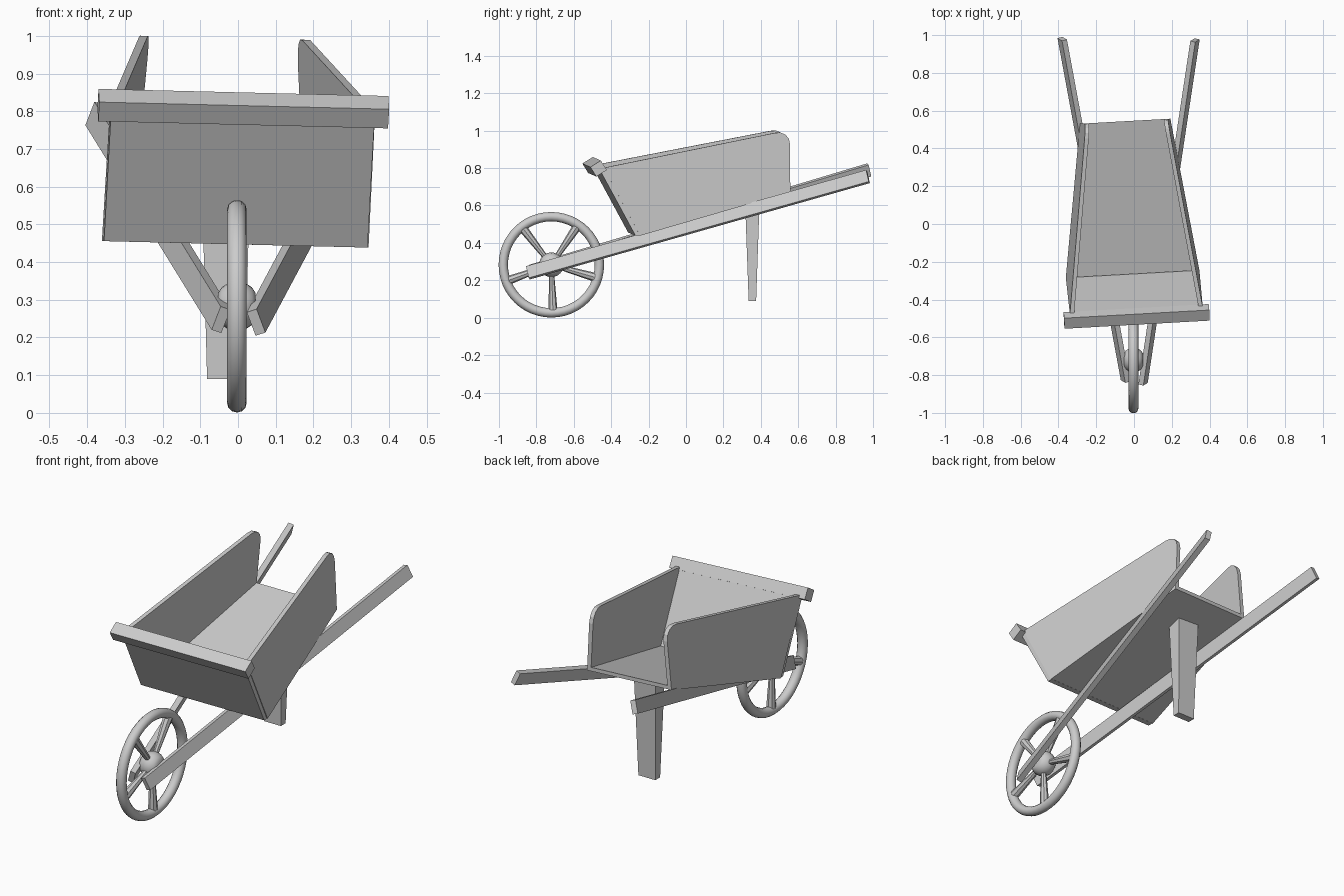
import bpy, bmesh, math
from mathutils import Matrix, Vector

cube = bpy.data.objects.get("Cube")
if cube:
    bpy.data.objects.remove(cube, do_unlink=True)

grey = bpy.data.materials.new("plain_grey")
grey.use_nodes = True
colour = (0.6, 0.6, 0.6, 1)
grey.diffuse_color = colour
grey.node_tree.nodes["Principled BSDF"].inputs["Base Color"].default_value = colour


def finish(name, bm, smooth=False):
    bmesh.ops.recalc_face_normals(bm, faces=bm.faces)
    mesh = bpy.data.meshes.new(name)
    bm.to_mesh(mesh)
    bm.free()
    mesh.materials.append(grey)
    obj = bpy.data.objects.new(name, mesh)
    bpy.context.collection.objects.link(obj)
    if smooth:
        bpy.ops.object.select_all(action='DESELECT')
        bpy.context.view_layer.objects.active = obj
        obj.select_set(True)
        bpy.ops.object.shade_smooth_by_angle(angle=math.radians(35))
    return obj


def loft(name, ring_a, ring_b, matrix=Matrix()):
    """Closed solid between two matching outlines."""
    bm = bmesh.new()
    a = [bm.verts.new(matrix @ Vector(p)) for p in ring_a]
    b = [bm.verts.new(matrix @ Vector(p)) for p in ring_b]
    bm.faces.new(a)
    bm.faces.new(b)
    for i in range(len(a)):
        j = (i + 1) % len(a)
        bm.faces.new((a[i], a[j], b[j], b[i]))
    return finish(name, bm)


def lathe(name, profile, sides, matrix, closed=False):
    """Spin (radius, axial) points about x."""
    bm = bmesh.new()
    rings = []
    for k in range(sides):
        t = math.tau * k / sides
        rings.append([bm.verts.new(matrix @ Vector((x, r * math.cos(t), r * math.sin(t))))
                      for r, x in profile])
    n = len(profile)
    for k in range(sides):
        p, q = rings[k], rings[(k + 1) % sides]
        for i in range(n if closed else n - 1):
            j = (i + 1) % n
            bm.faces.new((p[i], p[j], q[j], q[i]))
    if not closed:
        bm.faces.new([r[0] for r in rings])
        bm.faces.new([r[-1] for r in rings])
    return finish(name, bm, True)


# The tray sits slightly twisted on the frame
tray = (Matrix.Translation((-0.016, 0, 0.7)) @ Matrix.Rotation(math.radians(3.2), 4, 'Z')
        @ Matrix.Rotation(math.radians(1.4), 4, 'Y') @ Matrix.Translation((0, 0, -0.7)))


def half_width(y, z):
    return 0.354 - 0.121 * y - 0.071 * z


# Side walls with rounded upper back corners
outline = [(-0.265, 0.447), (0.545, 0.678), (0.545, 0.93), (0.538, 0.962),
           (0.52, 0.984), (0.495, 0.995), (0.465, 0.994), (-0.46, 0.81)]
for side, name in ((1, "left_wall"), (-1, "right_wall")):
    loft(name,
         [(side * half_width(y, z), y, z) for y, z in outline],
         [(side * (half_width(y, z) - 0.022), y, z) for y, z in outline], tray)

# Sloping floor
ends = [(-0.265, 0.447), (0.545, 0.678)]
floor = [(s * (half_width(y, z) - 0.004), y, z)
         for (y, z), order in zip(ends, ((-1, 1), (1, -1))) for s in order]
loft("floor", floor, [(x, y, z + 0.02) for x, y, z in floor], tray)

# Front board and its cap rail
board = [(-0.26, 0.447), (-0.455, 0.81), (-0.482, 0.80), (-0.29, 0.447)]
loft("front_board", [(-0.35, y, z) for y, z in board],
     [(0.35, y, z) for y, z in board], tray)
c, s = math.cos(math.radians(32)), math.sin(math.radians(32))
rail = [(-0.49 + a * c - b * s, 0.807 + a * s + b * c)
        for a, b in ((-0.033, -0.03), (0.033, -0.03), (0.033, 0.03), (-0.033, 0.03))]
loft("cap_rail", [(-0.385, y, z) for y, z in rail],
     [(0.385, y, z) for y, z in rail], tray)


# Long handles running from the wheel to the grips
def handle(name, start, end, tilt):
    start, end = Vector(start), Vector(end)
    along = (end - start).normalized()
    across = along.cross(Vector((0, 0, 1))).normalized()
    across.rotate(Matrix.Rotation(tilt, 3, along))
    up = across.cross(along)
    corners = [across * (0.014 * i) + up * (0.034 * j)
               for i, j in ((-1, -1), (1, -1), (1, 1), (-1, 1))]
    loft(name, [start + k for k in corners], [end + k for k in corners])


handle("right_handle", (-0.045, -0.83, 0.247), (-0.38, 0.98, 0.79), math.radians(18))
handle("left_handle", (0.048, -0.845, 0.24), (0.323, 0.973, 0.755), math.radians(-18))

# Tapered rear leg
def leg_ring(hx, hy, z, slope=0):
    return [(-0.032 + i * hx, 0.355 + j * hy, z + j * hy * slope)
            for i, j in ((-1, -1), (1, -1), (1, 1), (-1, 1))]


loft("leg", leg_ring(0.05, 0.02, 0.09), leg_ring(0.064, 0.039, 0.63, 0.285))

# Wheel: rim, hub and five flared spokes
axle = Matrix.Translation((-0.003, -0.72, 0.283))
rim = [(0.257 + 0.025 * math.cos(math.tau * k / 12), 0.026 * math.sin(math.tau * k / 12))
       for k in range(12)]
lathe("wheel_rim", rim, 48, axle, closed=True)
lathe("hub", [(0.035, -0.05), (0.05, -0.04), (0.062, -0.022), (0.066, 0),
              (0.062, 0.022), (0.05, 0.04), (0.035, 0.05)], 24, axle)
for k in range(5):
    # Each spoke points along its own local x, turned about the axle
    turn = Matrix.Rotation(math.radians(56 + 72 * k), 4, 'X') @ Matrix.Rotation(math.pi / 2, 4, 'Z')
    lathe(f"spoke_{k + 1}", [(0.013, 0.04), (0.024, 0.243)], 8, axle @ turn)
